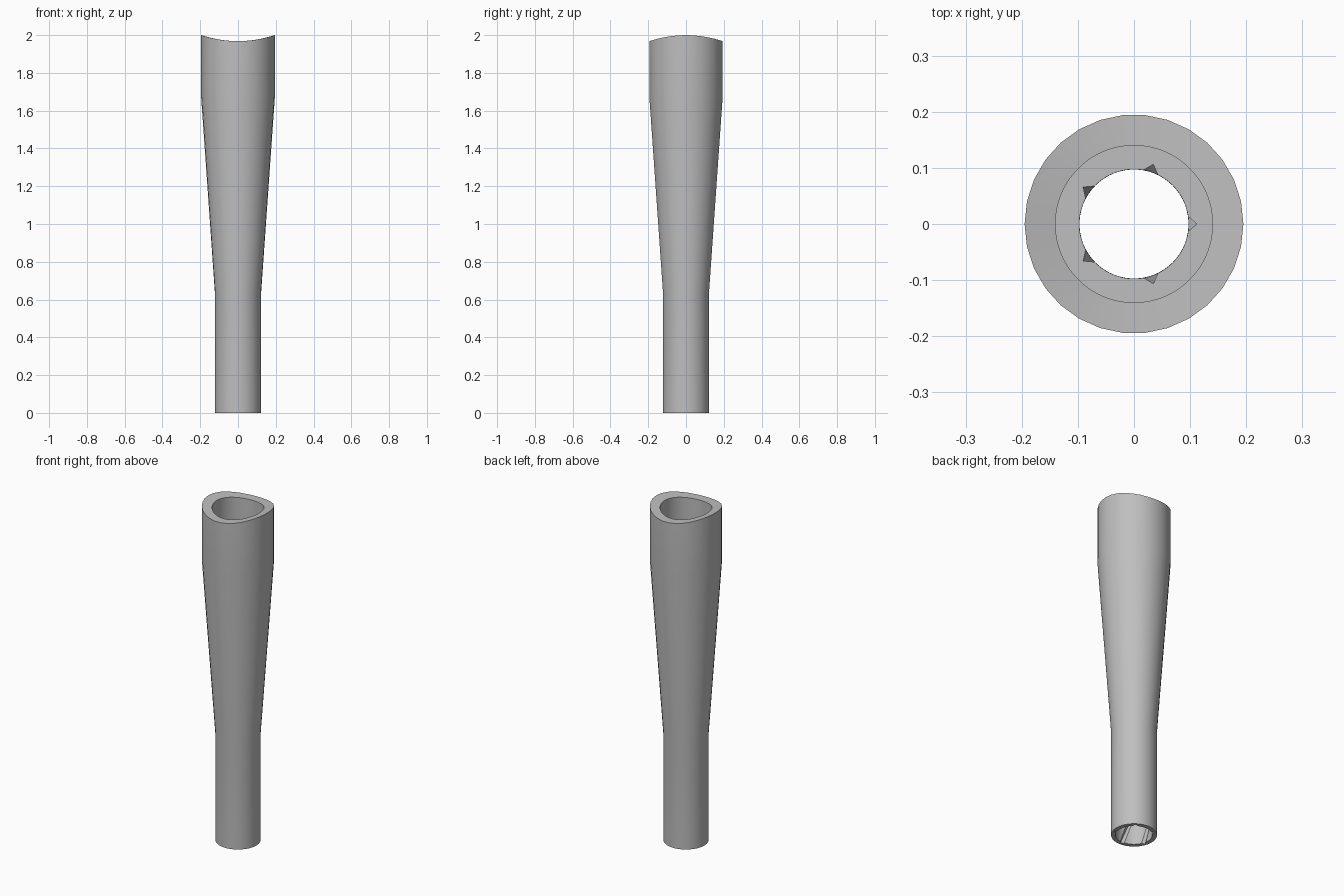
import bpy
import bmesh
from math import cos, sin, radians, sqrt

if "Cube" in bpy.data.objects:
    bpy.data.objects.remove(bpy.data.objects["Cube"], do_unlink=True)

SIDES = 60                 # points per ring
STEP = 360 / SIDES
R_FOOT, R_HEAD = 0.122, 0.195
R_SOCKET, R_BORE, R_GROOVE = 0.14, 0.0975, 0.112
Z_FOOT, Z_HEAD, Z_LOW = 0.63, 1.67, 1.968
SADDLE = 0.61              # radius of the curved top cut
TURNS = 57                 # twist of the bore, in ring steps

bm = bmesh.new()


def saddle_z(x):
    return Z_LOW + SADDLE - sqrt(SADDLE ** 2 - x ** 2)


def ring(radius, z, facet=False):
    """Ring of vertices; a faceted ring is a 30-sided outline."""
    verts = []
    for i in range(SIDES):
        a = radians(i * STEP)
        r = radius * cos(radians(STEP)) if facet and i % 2 else radius
        x, y = r * cos(a), r * sin(a)
        verts.append(bm.verts.new((x, y, saddle_z(x) if z is None else z)))
    return verts


def bore_ring(z, turn):
    """Round bore with five V-shaped grooves, turned by whole steps."""
    verts = []
    for i in range(SIDES):
        k = (i + 6) % 12 - 6                   # place within one groove period
        warp = 2 * k if abs(k) == 1 else 0     # widen the groove mouth
        a = radians((i + turn) * STEP + warp)
        r = R_GROOVE if k == 0 else R_BORE
        verts.append(bm.verts.new((r * cos(a), r * sin(a), z)))
    return verts


def bridge(a, b):
    for i in range(SIDES):
        j = (i + 1) % SIDES
        bm.faces.new((a[i], a[j], b[j], b[i]))


# Outer wall, saddle rim, socket and its floor
rings = [ring(R_FOOT, 0, True), ring(R_FOOT, Z_FOOT, True),
         ring(R_HEAD, Z_HEAD, True), ring(R_HEAD, None, True),
         ring(R_SOCKET, None), ring(R_SOCKET, Z_HEAD)]

# Spiral-grooved bore down to the foot
rings += [bore_ring(Z_HEAD * (1 - t / TURNS), t) for t in range(TURNS + 1)]
for a, b in zip(rings, rings[1:]):
    bridge(a, b)

# Foot rim, lined up with the turned bore
shift = SIDES - TURNS
last = rings[-1]
bridge(last[shift:] + last[:shift], rings[0])

bmesh.ops.recalc_face_normals(bm, faces=bm.faces)
mesh = bpy.data.meshes.new("flared_tube")
bm.to_mesh(mesh)
bm.free()
tube = bpy.data.objects.new("flared_tube", mesh)
bpy.context.collection.objects.link(tube)

# Plain grey finish
grey = bpy.data.materials.new("plain_grey")
grey.use_nodes = True
colour = (0.52, 0.52, 0.52, 1)
grey.diffuse_color = colour
for node in grey.node_tree.nodes:
    if node.type == 'BSDF_PRINCIPLED':
        node.inputs["Base Color"].default_value = colour
mesh.materials.append(grey)

bpy.ops.object.select_all(action='DESELECT')
tube.select_set(True)
bpy.context.view_layer.objects.active = tube
bpy.ops.object.shade_smooth_by_angle(angle=radians(30))
